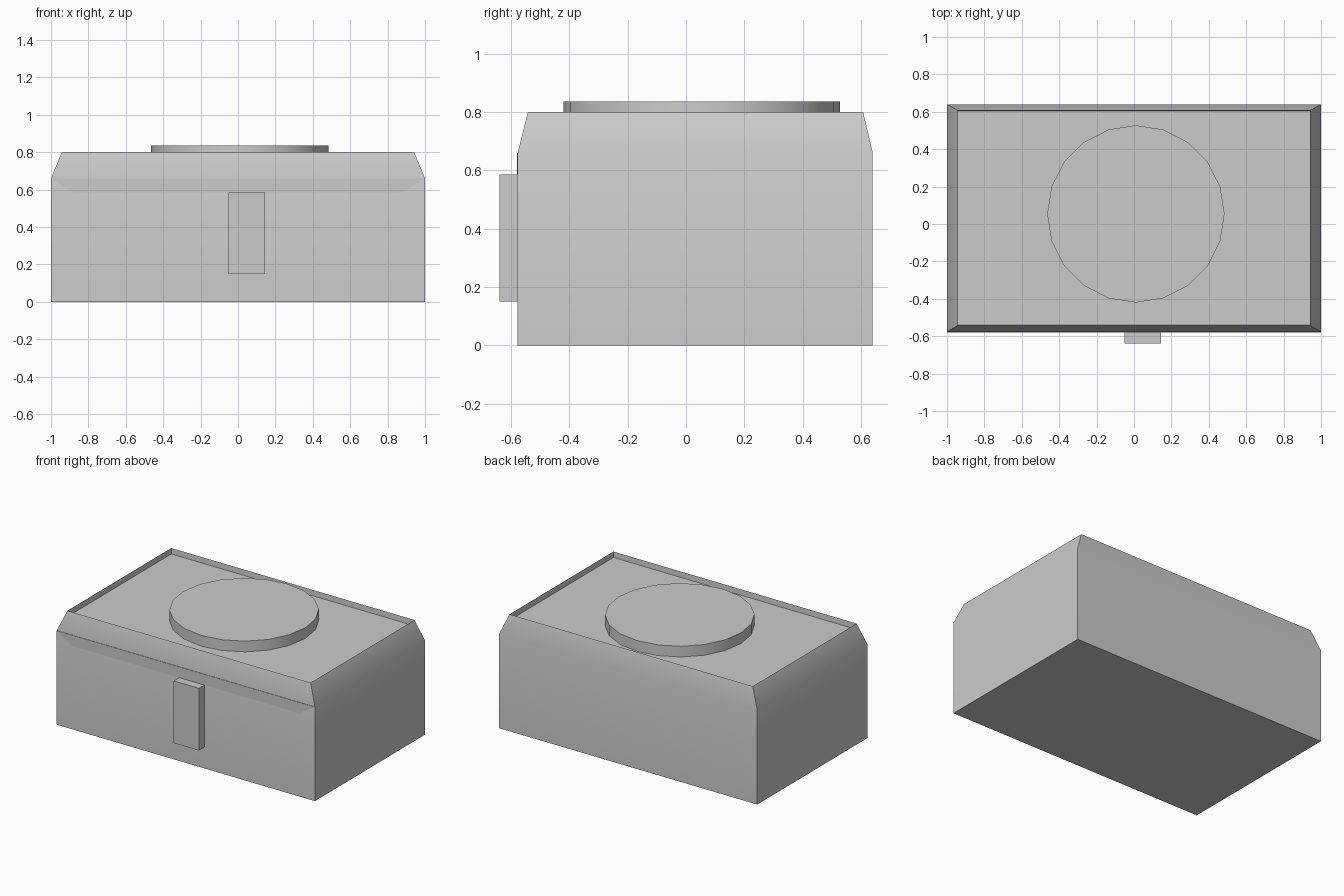
import bpy, bmesh

if "Cube" in bpy.data.objects:
    bpy.data.objects.remove(bpy.data.objects["Cube"])

def rect(x, y0, y1, z):
    return [(-x, y0, z), (x, y0, z), (x, y1, z), (-x, y1, z)]

def loft(name, loops):
    """Closed solid skinned through a stack of matching loops."""
    bm = bmesh.new()
    rings = [[bm.verts.new(p) for p in loop] for loop in loops]
    for a, b in zip(rings, rings[1:]):
        for i in range(len(a)):
            j = (i + 1) % len(a)
            bm.faces.new((a[i], a[j], b[j], b[i]))
    bm.faces.new(rings[0][::-1])
    bm.faces.new(rings[-1])
    bmesh.ops.recalc_face_normals(bm, faces=bm.faces)
    me = bpy.data.meshes.new(name)
    bm.to_mesh(me)
    bm.free()
    ob = bpy.data.objects.new(name, me)
    bpy.context.collection.objects.link(ob)
    return ob

def smooth(ob):
    bpy.ops.object.select_all(action='DESELECT')
    ob.select_set(True)
    bpy.context.view_layer.objects.active = ob
    bpy.ops.object.shade_smooth_by_angle()

# Box body with sloped shoulders and a sunken top
body = loft("box_body", [
    rect(1.0, -0.577, 0.64, 0.0),
    rect(1.0, -0.577, 0.64, 0.66),
    rect(0.942, -0.542, 0.607, 0.80),
    rect(0.940, -0.540, 0.605, 0.76),
])
smooth(body)

# Thin tapered flap along the top of the front
flap = [(-1.0, 0.66), (-0.88, 0.585), (0.88, 0.585), (1.0, 0.66)]
loft("front_flap", [[(x, y, z) for x, z in flap] for y in (-0.57, -0.58)])

# Round plate on top
bpy.ops.mesh.primitive_cylinder_add(vertices=20, radius=0.474, depth=0.077,
                                    location=(0.01, 0.054, 0.7965))
plate = bpy.context.object
plate.name = "round_top_plate"
smooth(plate)

# Front latch
bpy.ops.mesh.primitive_cube_add(size=1, location=(0.0475, -0.605, 0.3675))
latch = bpy.context.object
latch.name = "front_latch"
latch.scale = (0.195, 0.07, 0.435)
